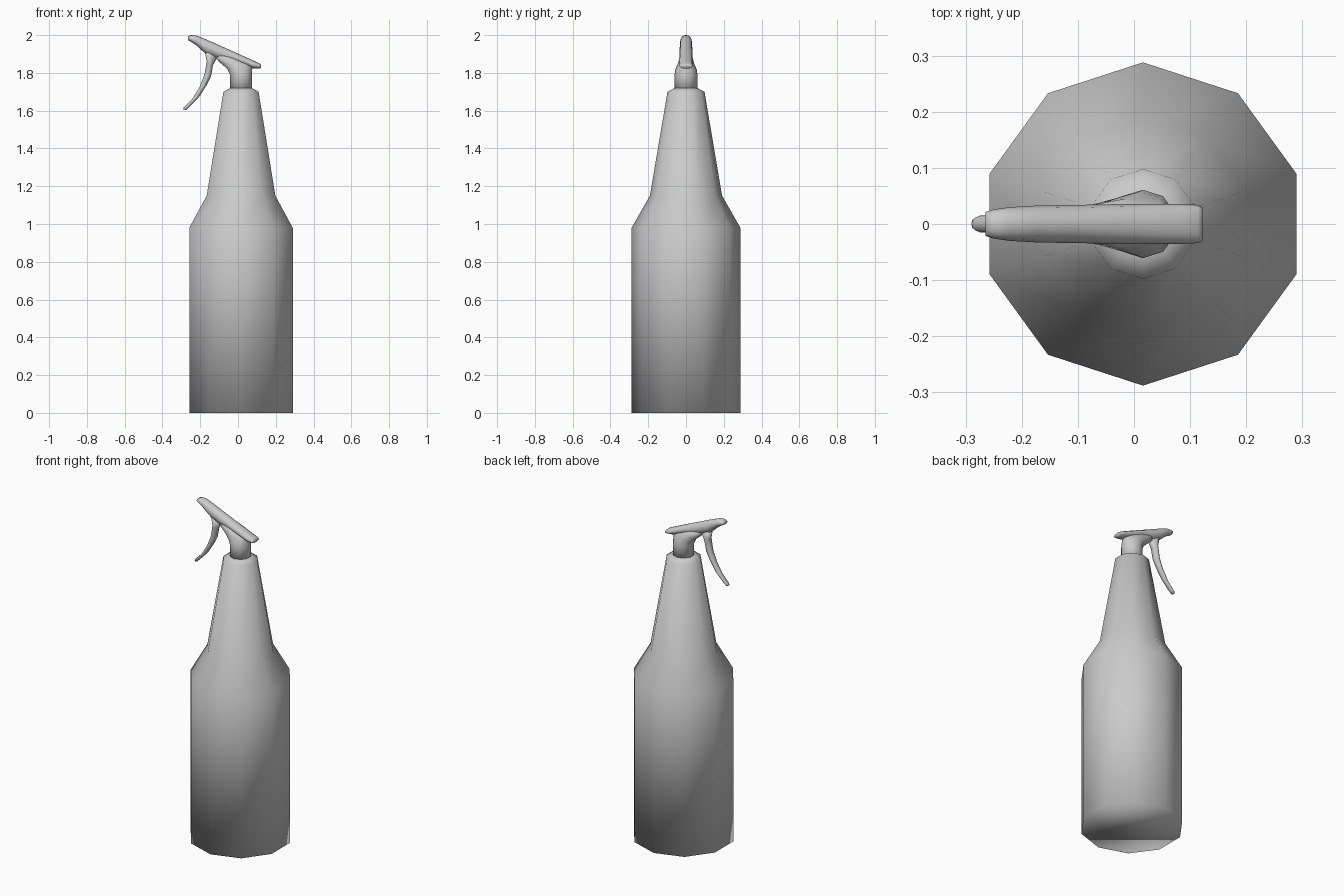
import bpy, bmesh, math
from mathutils import Vector

cube = bpy.data.objects.get("Cube")
if cube:
    bpy.data.objects.remove(cube, do_unlink=True)

grey = bpy.data.materials.new("grey_plastic")
grey.use_nodes = True
colour = (0.6, 0.6, 0.6, 1)
grey.diffuse_color = colour
grey.node_tree.nodes["Principled BSDF"].inputs["Base Color"].default_value = colour

AXIS_X = 0.016  # centre line of the bottle


def ring(left, right, half_y, sides=10):
    """Elliptical section spanning two (x, z) points, with a half width in y."""
    a, b = Vector((left[0], 0, left[1])), Vector((right[0], 0, right[1]))
    mid, u, v = (a + b) / 2, (b - a) / 2, Vector((0, half_y, 0))
    points = []
    for i in range(sides):
        t = math.pi / 2 + math.tau * i / sides
        points.append(mid + u * math.cos(t) + v * math.sin(t))
    return points


def loft(name, rings):
    """Skin a list of rings into a closed, smooth part."""
    bm = bmesh.new()
    loops = [[bm.verts.new(p) for p in r] for r in rings]
    n = len(loops[0])
    for low, high in zip(loops, loops[1:]):
        for i in range(n):
            j = (i + 1) % n
            bm.faces.new((low[i], low[j], high[j], high[i]))
    bm.faces.new(loops[0][::-1])
    bm.faces.new(loops[-1])
    bmesh.ops.recalc_face_normals(bm, faces=bm.faces[:])
    for f in bm.faces:
        f.smooth = True
    mesh = bpy.data.meshes.new(name)
    bm.to_mesh(mesh)
    bm.free()
    mesh.materials.append(grey)
    obj = bpy.data.objects.new(name, mesh)
    bpy.context.collection.objects.link(obj)
    return obj


def disc(z, r):
    return ring((AXIS_X - r, z), (AXIS_X + r, z), r)


# Ten-sided bottle with sloped shoulder and tapering neck
bottle_profile = [(0, 0.288), (0.98, 0.288), (1.15, 0.191), (1.7, 0.098), (1.72, 0.06)]
loft("bottle", [disc(z, r) for z, r in bottle_profile])

# Collar that sweeps up into the pump housing
housing = [disc(1.7, 0.061), disc(1.79, 0.061),
           ring((-0.06, 1.822), (0.076, 1.815), 0.057),
           ring((-0.1, 1.855), (0.08, 1.83), 0.046),
           ring((-0.16, 1.92), (0.085, 1.84), 0.034)]
loft("pump_housing", housing)

# Slanted spray head: x, top, bottom, half width
head = [(-0.265, 1.994, 1.973, 0.021), (-0.25, 2.0, 1.965, 0.026),
        (-0.222, 1.998, 1.947, 0.03), (-0.17, 1.978, 1.9, 0.033),
        (-0.1, 1.947, 1.872, 0.034), (0, 1.902, 1.85, 0.036),
        (0.08, 1.866, 1.823, 0.036), (0.114, 1.85, 1.822, 0.034),
        (0.122, 1.843, 1.827, 0.03)]
loft("spray_head", [ring((x, top), (x, low), w, 12) for x, top, low, w in head])

# Curved trigger: front edge, back edge, half width
trigger = [((-0.178, 1.92), (-0.11, 1.88), 0.028),
           ((-0.165, 1.86), (-0.132, 1.842), 0.025),
           ((-0.178, 1.79), (-0.143, 1.78), 0.022),
           ((-0.204, 1.725), (-0.166, 1.735), 0.02),
           ((-0.243, 1.66), (-0.204, 1.675), 0.018),
           ((-0.288, 1.615), (-0.262, 1.615), 0.015),
           ((-0.29, 1.607), (-0.276, 1.602), 0.01)]
loft("trigger", [ring(a, b, w, 8) for a, b, w in trigger])
